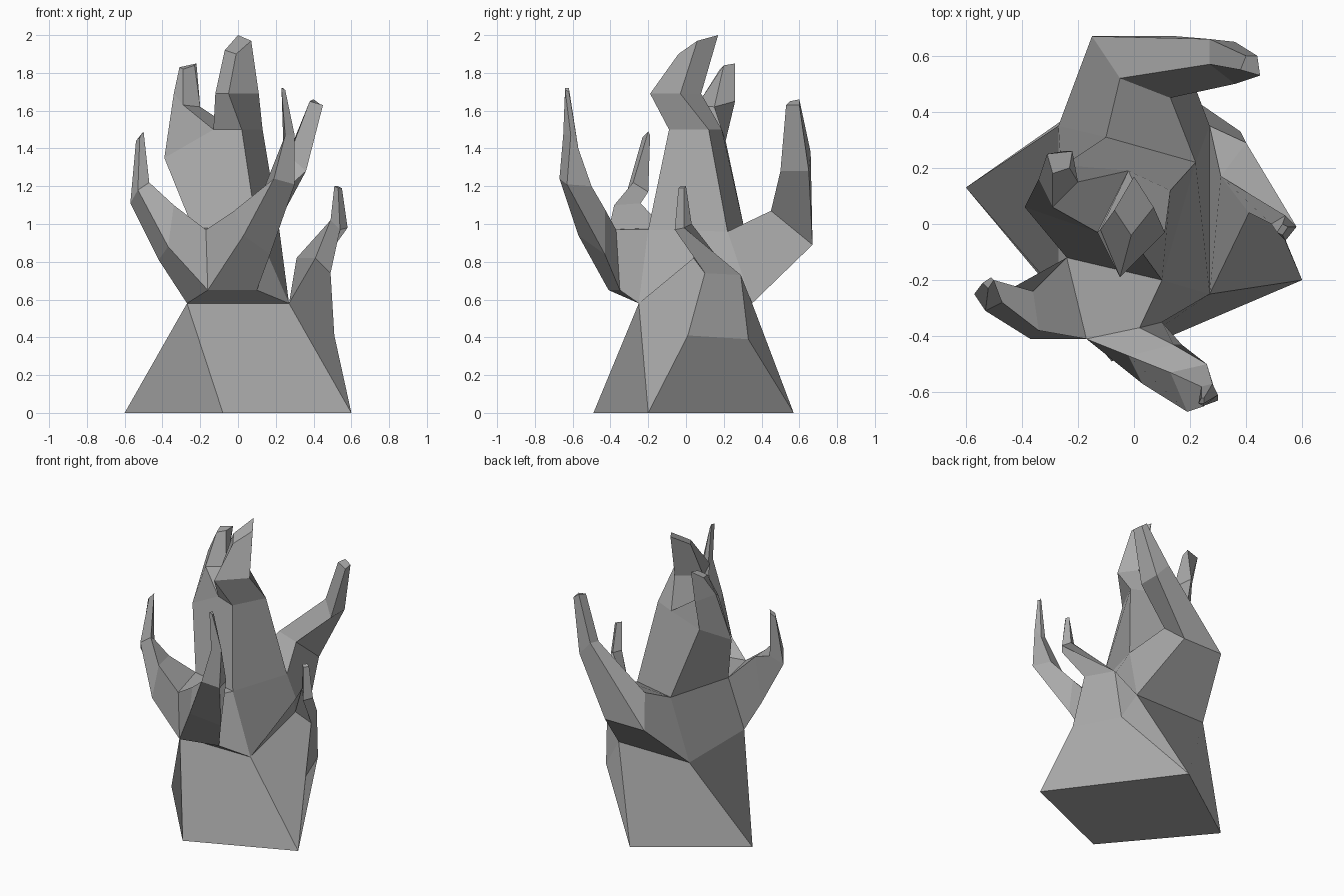
import bpy
import bmesh
from mathutils import Vector

default_cube = bpy.data.objects.get("Cube")
if default_cube:
    bpy.data.objects.remove(default_cube, do_unlink=True)

# One plain stone colour for the whole sculpture
stone = bpy.data.materials.new("stone_grey")
grey = (0.4, 0.4, 0.4, 1)
stone.use_nodes = True
stone.diffuse_color = grey
for node in stone.node_tree.nodes:
    if node.type == 'BSDF_PRINCIPLED':
        node.inputs["Base Color"].default_value = grey


def build(name, faces, openings):
    """Make a flat shaded part from corner loops (in hundredths of a unit).
    The openings close the volume while normals are solved, then are removed."""
    bm = bmesh.new()
    corners = {}

    def add_face(loop):
        for point in loop:
            if point not in corners:
                corners[point] = bm.verts.new(Vector(point) / 100)
        return bm.faces.new([corners[point] for point in loop])

    for loop in faces:
        add_face(loop)
    caps = [add_face(loop) for loop in openings]
    bmesh.ops.recalc_face_normals(bm, faces=bm.faces[:])
    bmesh.ops.delete(bm, geom=caps, context='FACES_ONLY')
    mesh = bpy.data.meshes.new(name)
    bm.to_mesh(mesh)
    bm.free()
    mesh.materials.append(stone)
    part = bpy.data.objects.new(name, mesh)
    bpy.context.collection.objects.link(part)
    return part


def limb(name, *rings):
    """Loft four sided rings from an open root to a capped tip."""
    faces = [rings[-1]]
    for lower, upper in zip(rings, rings[1:]):
        for i in range(len(lower)):
            j = (i + 1) % len(lower)
            faces.append((lower[i], lower[j], upper[j], upper[i]))
    build(name, faces, [rings[0]])


# Base corners on the ground
base_front, base_right = (-8, -49, 0), (60, -20, 0)
base_back, base_left = (3, 57, 0), (-60, 13, 0)

# Wrist corners, front and back, on the right (-x) and left (+x) side
wrist_fr, wrist_fl = (-27, -25, 58), (27, -25, 58)
wrist_br, wrist_bl = (-27, 35, 58), (27, 35, 58)

# Bulge on the side of the base that carries the thumb
bulge_front, bulge_back = (51, 1, 41), (38, 33, 39)
thumb_outer, thumb_rear = (49, 10, 74), (40, 29, 73)
thumb_inner, thumb_front = (31, 17, 82), (41, 4, 82)
thumb_root = (thumb_front, thumb_inner, thumb_rear, thumb_outer)

build("base", [
    (base_front, base_right, base_back, base_left),
    (base_front, base_right, wrist_fl, wrist_fr),
    (base_back, base_left, wrist_br, wrist_bl),
    (base_left, base_front, wrist_fr, wrist_br),
    (base_right, wrist_fl, thumb_front, thumb_outer, bulge_front),
    (base_right, bulge_front, bulge_back, base_back),
    (base_back, bulge_back, wrist_bl),
    (wrist_bl, bulge_back, thumb_rear),
    (wrist_bl, thumb_rear, thumb_inner),
    (wrist_fl, wrist_bl, thumb_inner, thumb_front),
    (bulge_front, bulge_back, thumb_rear, thumb_outer),
], [thumb_root, (wrist_fr, wrist_fl, wrist_bl, wrist_br)])

# Palm: a jutting front ledge and a ring where the column starts
ledge_low_r, ledge_low_l = (-16, -41, 65), (10, -35, 65)
ledge_top_r, ledge_top_l = (-17, -41, 97), (2, -37, 97)
palm_fr, palm_fl = (-24, -12, 98), (10, -20, 97)
palm_bl, palm_br = (22, 22, 96), (-10, 31, 97)

front_root = (ledge_low_r, ledge_low_l, ledge_top_l, ledge_top_r)
side_root = (wrist_fr, ledge_low_r, ledge_top_r, palm_fr)
back_root = (wrist_bl, wrist_br, palm_br, palm_bl)
column_root = (palm_fr, palm_fl, palm_bl, palm_br)

build("palm", [
    (wrist_fr, wrist_fl, ledge_low_l, ledge_low_r),
    (ledge_low_l, wrist_fl, palm_fl, ledge_top_l),
    (wrist_fl, wrist_bl, palm_bl, palm_fl),
    (wrist_br, wrist_fr, palm_fr, palm_br),
    (ledge_top_r, ledge_top_l, palm_fl, palm_fr),
], [front_root, side_root, back_root, column_root,
    (wrist_fr, wrist_fl, wrist_bl, wrist_br)])

# Column that splits into two fingers
split_front, split_back = (-13, -3, 150), (-2, 19, 150)
top_front, top_back = (2, -9, 150), (13, 12, 150)
side_front, side_back = (-39, 6, 135), (-25, 21, 144)
tall_root = (split_front, top_front, top_back, split_back)
short_root = (side_front, split_front, split_back, side_back)

build("column", [
    (palm_fr, palm_fl, top_front, split_front, side_front),
    (palm_fl, palm_bl, top_back, top_front),
    (palm_bl, palm_br, side_back, split_back, top_back),
    (palm_br, palm_fr, side_front, side_back),
], [column_root, tall_root, short_root])

# Fingers, each lofted from its root to the tip
limb("thumb", thumb_root,
     ((49, 0, 102), (54, 3, 100), (58, -1, 98), (54, -6, 97)),
     ((51, -3, 120), (53, 0, 120), (55, -1, 119), (53, -4, 119)))

limb("front_finger", front_root,
     ((3, -57, 94), (17, -43, 84), (14, -43, 108), (-2, -47, 107)),
     ((19, -67, 124), (30, -63, 121), (26, -50, 120), (13, -53, 117)),
     ((25, -65, 147), (30, -61, 147), (28, -57, 140), (24, -58, 142)),
     ((23, -64, 172), (25, -64, 171), (25, -62, 170), (24, -62, 172)))

limb("side_finger", side_root,
     ((-42, -22, 81), (-37, -41, 88), (-34, -38, 110), (-36, -24, 111)),
     ((-57, -25, 111), (-53, -31, 118), (-47, -28, 122), (-50, -20, 117)),
     ((-54, -21, 144), (-52, -23, 146), (-50, -20, 149), (-51, -19, 147)))

limb("back_finger", back_root,
     ((15, 67, 89), (-15, 67, 89), (-5, 52, 107), (13, 45, 107)),
     ((36, 65, 128), (27, 66, 138), (27, 57, 136), (36, 50, 128)),
     ((44, 60, 163), (40, 60, 166), (38, 55, 165), (45, 53, 163)))

limb("tall_finger", tall_root,
     ((-12, -2, 169), (-5, -19, 169), (11, -3, 169), (3, 8, 169)),
     ((-7, 5, 192), (-1, -4, 190), (7, 6, 197), (0, 17, 200)))

limb("short_finger", short_root,
     ((-34, 16, 169), (-29, 6, 163), (-20, 15, 162), (-25, 26, 165)),
     ((-31, 25, 183), (-29, 18, 182), (-23, 20, 184), (-22, 26, 185)))
